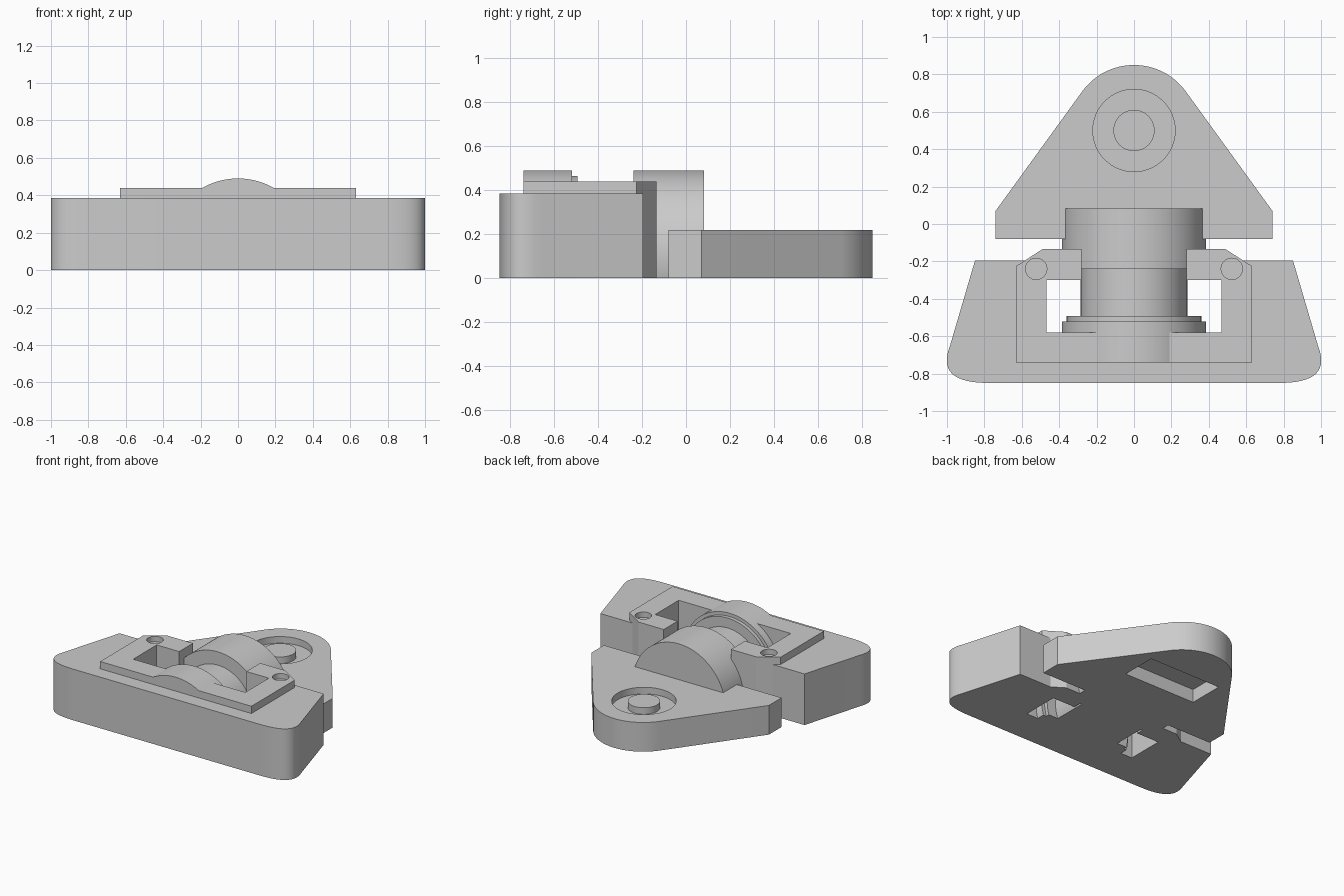
import bpy, bmesh
from math import asin, atan2, cos, sin, pi
from mathutils import Vector
from mathutils.geometry import interpolate_bezier

if "Cube" in bpy.data.objects:
    bpy.data.objects.remove(bpy.data.objects["Cube"], do_unlink=True)

grey = bpy.data.materials.new("plain grey")
grey.use_nodes = True
grey.diffuse_color = (0.6, 0.6, 0.6, 1)
grey.node_tree.nodes["Principled BSDF"].inputs["Base Color"].default_value = (0.6, 0.6, 0.6, 1)


def prism(name, outline, low, high, axis="z"):
    """Extrude a closed outline along z, or an (x, z) outline along y."""
    place = (lambda u, v, d: (u, v, d)) if axis == "z" else (lambda u, v, d: (u, d, v))
    bm = bmesh.new()
    base = bm.faces.new([bm.verts.new(place(u, v, low)) for u, v in outline])
    grown = bmesh.ops.extrude_face_region(bm, geom=[base], use_keep_orig=True)["geom"]
    shift = Vector(place(0, 0, high - low))
    for v in grown:
        if isinstance(v, bmesh.types.BMVert):
            v.co += shift
    bmesh.ops.recalc_face_normals(bm, faces=bm.faces)
    mesh = bpy.data.meshes.new(name)
    bm.to_mesh(mesh)
    bm.free()
    mesh.materials.append(grey)
    obj = bpy.data.objects.new(name, mesh)
    bpy.context.collection.objects.link(obj)
    return obj


def mirrored(half):
    """Complete a right-hand outline with its reflection in x."""
    return half + [(-x, y) for x, y in reversed(half) if abs(x) > 1e-6]


def circle(x, y, r, n=64):
    return [(x + r * cos(2 * pi * i / n), y + r * sin(2 * pi * i / n)) for i in range(n)]


def activate(obj):
    bpy.ops.object.select_all(action="DESELECT")
    obj.select_set(True)
    bpy.context.view_layer.objects.active = obj


def carve(obj, cutter):
    cutter.hide_render = True
    mod = obj.modifiers.new("recess", "BOOLEAN")
    mod.operation, mod.solver, mod.object = "DIFFERENCE", "EXACT", cutter
    activate(obj)
    bpy.ops.object.modifier_apply(modifier=mod.name)
    bpy.data.objects.remove(cutter, do_unlink=True)


parts = []

# Front body: rounded front corners, notch for the drum, two rear tabs
corner = [(p.x, p.y) for p in interpolate_bezier(
    Vector((0.77, -0.85, 0)), Vector((0.95, -0.85, 0)),
    Vector((1.04, -0.80, 0)), Vector((0.985, -0.655, 0)), 16)]
notch = [(0.28, -0.135), (0.28, -0.30), (0.467, -0.30), (0.467, -0.58)]
body = corner + [(0.85, -0.195), (0.582, -0.195), (0.49, -0.135)] + notch
parts.append(prism("front_body", mirrored(body), 0, 0.385))

# Raised plate on the body, with a shallow screw hole in each tab
plate = prism("raised_plate", mirrored(
    [(0.63, -0.74), (0.63, -0.225), (0.49, -0.135)] + notch), 0.385, 0.44)
for side in (-1, 1):
    carve(plate, prism("screw_cutter", circle(side * 0.523, -0.24, 0.057, 40), 0.4, 0.5))
parts.append(plate)

# Drum sections lying along y, cut flat at the ground
AXIS_Z = 0.105
for name, radius, front, back in (
        ("front_drum", 0.385, -0.74, -0.52),
        ("drum_lip", 0.36, -0.53, -0.493),
        ("drum_core", 0.285, -0.50, -0.23),
        ("rear_drum", 0.385, -0.24, 0.083)):
    start = -asin(AXIS_Z / radius)
    steps = 72
    arc = [start + (pi - 2 * start) * i / steps for i in range(steps + 1)]
    parts.append(prism(name, [(radius * cos(a), AXIS_Z + radius * sin(a)) for a in arc],
                       front, back, "y"))

# Rear plate: tapered sides running into a round end
CENTRE_Y, ROUND = 0.508, 0.342
tangent = atan2(0.587, 0.81)
end = [tangent + (pi / 2 - tangent) * i / 16 for i in range(17)]
rear = prism("rear_plate", mirrored(
    [(0.74, -0.08), (0.74, 0.07)]
    + [(ROUND * cos(a), CENTRE_Y + ROUND * sin(a)) for a in end]), 0, 0.22)
carve(rear, prism("ring_cutter", circle(0, 0.5, 0.22), 0.17, 0.3))
carve(rear, prism("pocket_cutter", mirrored([(0.3, 0.27), (0.3, 0.54)]), -0.1, 0.1))
parts.append(rear)

# Pin standing in the round recess
parts.append(prism("pin", circle(0, 0.5, 0.11), 0.165, 0.22))

for part in parts:
    activate(part)
    bpy.ops.object.shade_smooth_by_angle(angle=pi / 6)
